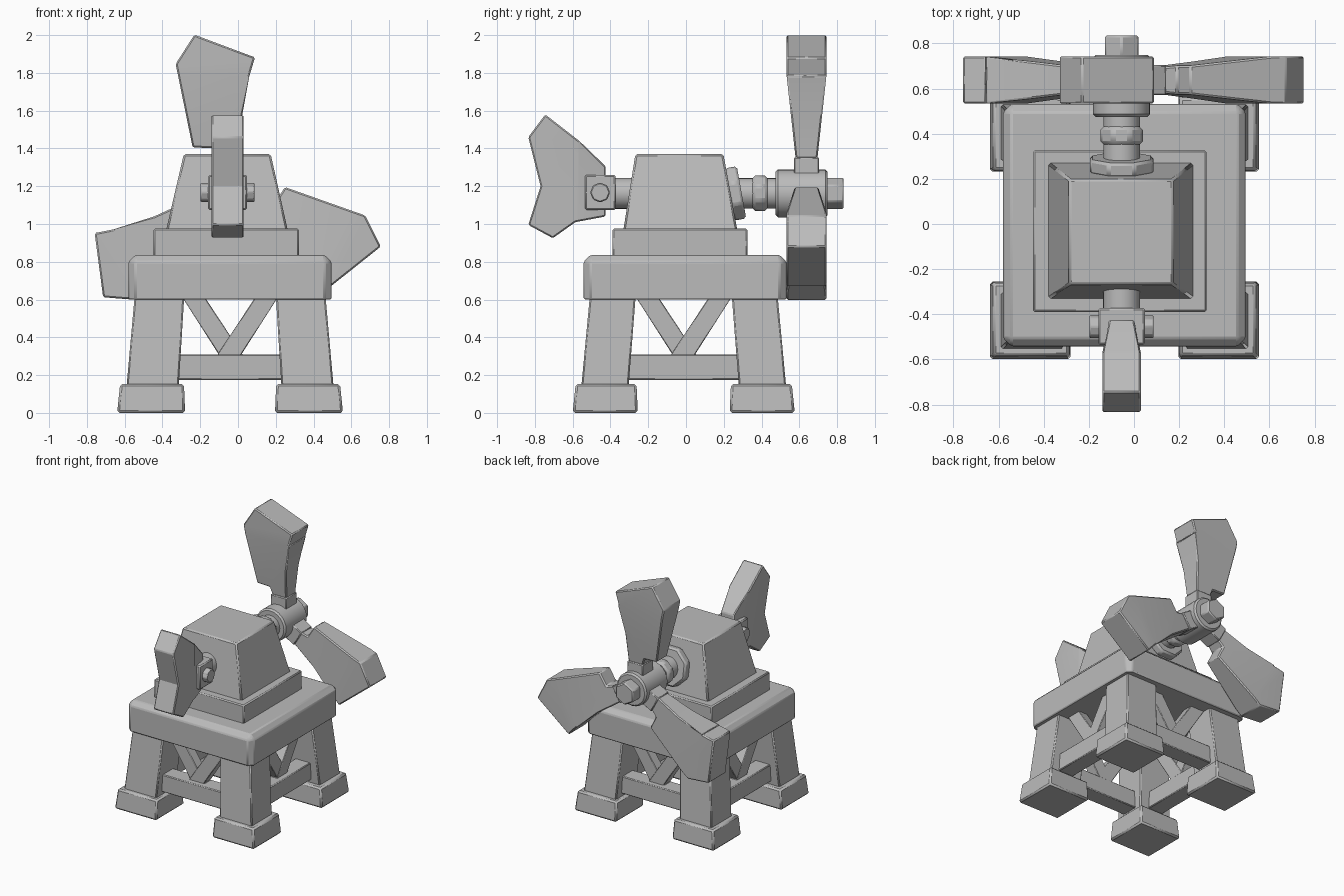
import bpy, bmesh, math
from mathutils import Matrix, Vector

if "Cube" in bpy.data.objects:
    bpy.data.objects.remove(bpy.data.objects["Cube"])

grey = bpy.data.materials.new("plain grey")
grey.use_nodes = True
COLOUR = (0.5, 0.5, 0.5, 1)
grey.diffuse_color = COLOUR
grey.node_tree.nodes["Principled BSDF"].inputs["Base Color"].default_value = COLOUR

CX, CY = -0.042, -0.012          # tower centre
AX, AZ = -0.055, 1.162           # shaft axis


def finish(name, bm, bevel=0.008):
    """Turn a bmesh into a coloured object with softened edges."""
    bmesh.ops.recalc_face_normals(bm, faces=bm.faces)
    mesh = bpy.data.meshes.new(name)
    bm.to_mesh(mesh)
    bm.free()
    ob = bpy.data.objects.new(name, mesh)
    bpy.context.collection.objects.link(ob)
    mesh.materials.append(grey)
    bpy.ops.object.select_all(action='DESELECT')
    ob.select_set(True)
    bpy.context.view_layer.objects.active = ob
    bpy.ops.object.shade_smooth_by_angle(angle=math.radians(30))
    if bevel:
        mod = ob.modifiers.new("soft edges", 'BEVEL')
        mod.width = bevel
        mod.segments = 1
        mod.limit_method = 'ANGLE'
        mod.angle_limit = math.radians(32)
    return ob


def frustum(lower, upper, z0, z1):
    """Block between two rectangles given as (x0, x1, y0, y1)."""
    bm = bmesh.new()
    rings = []
    for (x0, x1, y0, y1), z in ((lower, z0), (upper, z1)):
        rings.append([bm.verts.new((x, y, z)) for x, y in
                      ((x0, y0), (x1, y0), (x1, y1), (x0, y1))])
    a, b = rings
    bm.faces.new(a[::-1])
    bm.faces.new(b)
    for i in range(4):
        j = (i + 1) % 4
        bm.faces.new((a[i], a[j], b[j], b[i]))
    return bm


def block(x0, x1, y0, y1, z0, z1):
    return frustum((x0, x1, y0, y1), (x0, x1, y0, y1), z0, z1)


def prism(points, half):
    """Profile in the xz plane, extruded both ways along y."""
    bm = bmesh.new()
    a = [bm.verts.new((x, -half, z)) for x, z in points]
    b = [bm.verts.new((x, half, z)) for x, z in points]
    bm.faces.new(a)
    bm.faces.new(b[::-1])
    for i in range(len(a)):
        j = (i + 1) % len(a)
        bm.faces.new((a[i], b[i], b[j], a[j]))
    return bm


def cylinder(name, centre, axis, radius, length, sides=24, bevel=0.006, spin=0.0):
    bm = bmesh.new()
    bmesh.ops.create_cone(bm, cap_ends=True, segments=sides, radius1=radius,
                          radius2=radius, depth=length)
    turn = Vector(axis).to_track_quat('Z', 'Y').to_matrix().to_4x4()
    bm.transform(Matrix.Translation(centre) @ turn @ Matrix.Rotation(spin, 4, 'Z'))
    return finish(name, bm, bevel)


def bisect(bm, co, normal):
    bmesh.ops.bisect_plane(bm, geom=bm.verts[:] + bm.edges[:] + bm.faces[:],
                           plane_co=co, plane_no=normal)


def rect(sx, sy, x_in, x_out, y_in, y_out):
    xs = sorted((CX + sx * x_in, CX + sx * x_out))
    ys = sorted((CY + sy * y_in, CY + sy * y_out))
    return (*xs, *ys)


# Four legs leaning inward, each on a heavy foot
for sx, side in ((-1, "right"), (1, "left")):
    for sy, end in ((-1, "front"), (1, "back")):
        finish(f"{end}_{side}_foot", frustum(
            rect(sx, sy, 0.238, 0.598, 0.243, 0.588),
            rect(sx, sy, 0.244, 0.582, 0.250, 0.572), 0, 0.153), 0.012)
        finish(f"{end}_{side}_leg", frustum(
            rect(sx, sy, 0.272, 0.548, 0.292, 0.542),
            rect(sx, sy, 0.243, 0.506, 0.255, 0.498), 0.14, 0.61))

# Cross beams and V braces between the legs on all four sides
for i, end in enumerate(("front", "left", "back", "right")):
    place = Matrix.Translation((CX, CY, 0)) @ Matrix.Rotation(i * math.pi / 2, 4, 'Z')
    bm = block(-0.33, 0.33, -0.475, -0.345, 0.175, 0.31)
    bm.transform(place)
    finish(f"{end}_cross_beam", bm, 0.006)
    for s, half in ((-1, 0.038), (1, 0.042)):
        bm = prism([(s * 0.252, 0.61), (s * 0.132, 0.61),
                    (s * -0.072, 0.30), (s * 0.054, 0.30)], half)
        bm.transform(place @ Matrix.Translation((0, -0.39, 0)))
        finish(f"{end}_brace_{'a' if s < 0 else 'b'}", bm, 0.004)

# Platform with chamfered top and corners
bm = block(-0.58, 0.495, -0.542, 0.532, 0.6, 0.836)
edges = [e for e in bm.edges if max(v.co.z for v in e.verts) > 0.7]
bmesh.ops.bevel(bm, geom=edges, offset=0.036, segments=1, affect='EDGES', profile=0.5)
finish("platform", bm, 0.008)

# Step and tapered housing
finish("housing_step", block(-0.447, 0.322, -0.39, 0.326, 0.82, 0.975))
finish("housing", frustum((-0.381, 0.264, -0.332, 0.272),
                          (-0.287, 0.173, -0.268, 0.198), 0.965, 1.37), 0.01)

# Front shaft, square hub and cross bolt
cylinder("front_shaft", (AX, -0.33, AZ), (0, 1, 0), 0.082, 0.18)
finish("front_hub", block(AX - 0.103, AX + 0.103, -0.535, -0.372, 1.075, 1.26))
cylinder("front_cross_bolt", (AX, -0.455, 1.167), (1, 0, 0), 0.053, 0.285, 8)

# Tail vane: profile drawn along y, thinner toward the hub
vane = [(-0.745, 1.58), (-0.565, 1.44), (-0.425, 1.305), (-0.425, 1.04),
        (-0.585, 1.01), (-0.705, 0.925), (-0.835, 0.995), (-0.77, 1.2), (-0.835, 1.46)]
bm = prism(vane, 0.085)
bisect(bm, (-0.57, 0, 0), (1, 0, 0))
for v in bm.verts:
    if v.co.x > -0.56:
        v.co.y *= 1 - 0.35 * (v.co.x + 0.57) / 0.145
bm.transform(Matrix.Translation((AX, 0, 0)) @ Matrix.Rotation(math.pi / 2, 4, 'Z'))
finish("tail_vane", bm)

# Back shaft with mounting ring, collar, hub and end nut
cylinder("back_shaft", (AX, 0.36, AZ), (0, 1, 0), 0.081, 0.36)
cylinder("mounting_ring", (AX, 0.262, AZ), (0, 1, 0.18), 0.152, 0.065, 8,
         0.012, math.pi / 8)
cylinder("shaft_collar", (AX, 0.392, AZ), (0, 1, 0), 0.102, 0.078, 8, 0.014, math.pi / 8)
cylinder("rotor_hub", (AX, 0.612, AZ), (0, 1, 0), 0.127, 0.275, 24, 0.012)
cylinder("hub_nut", (AX, 0.78, AZ), (0, 1, 0), 0.086, 0.11, 6, 0.008)

# Three rotor blades, thinner toward the root, each on a square stub
blade = [(-0.176, 0.84), (0.145, 0.72), (0.115, 0.62), (0.075, 0.40), (0.062, 0.185),
         (-0.06, 0.185), (-0.08, 0.24), (-0.185, 0.243), (-0.275, 0.685)]
for name, angle in (("upper", 0), ("left", 121), ("right", -118)):
    place = Matrix.Translation((AX, 0.638, AZ)) @ Matrix.Rotation(math.radians(angle), 4, 'Y')
    bm = prism(blade, 0.105)
    bisect(bm, (0, 0, 0.62), (0, 0, 1))
    for v in bm.verts:
        t = min(1, max(0, (v.co.z - 0.185) / 0.435))
        v.co.y *= 0.55 + 0.45 * t
    bm.transform(place)
    finish(f"{name}_blade", bm)
    bm = block(-0.066, 0.066, -0.067, 0.067, 0.08, 0.192)
    bm.transform(place)
    finish(f"{name}_blade_stub", bm, 0.006)
